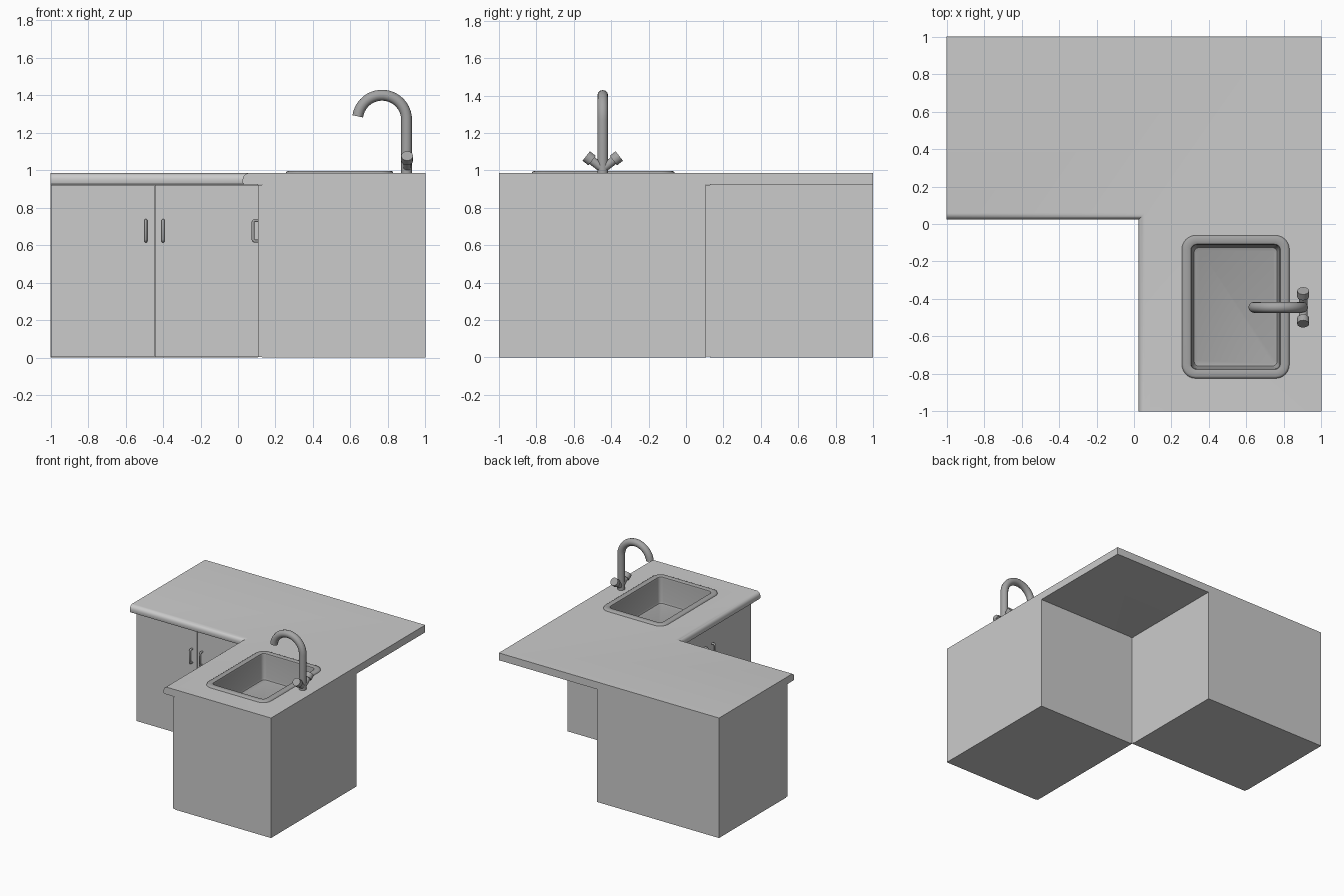
import bpy, bmesh, math
from mathutils import Vector

if "Cube" in bpy.data.objects:
    bpy.data.objects.remove(bpy.data.objects["Cube"])


def material(name, v):
    m = bpy.data.materials.new(name)
    m.diffuse_color = (v, v, v, 1)
    m.use_nodes = True
    m.node_tree.nodes["Principled BSDF"].inputs["Base Color"].default_value = m.diffuse_color
    return m


LIGHT = material("light grey", 0.6)
STEEL = material("steel grey", 0.37)


def finish(ob, mat, angle=40):
    ob.data.materials.clear()
    ob.data.materials.append(mat)
    bpy.ops.object.select_all(action='DESELECT')
    ob.select_set(True)
    bpy.context.view_layer.objects.active = ob
    if ob.type == 'CURVE':
        bpy.ops.object.convert(target='MESH')
        ob = bpy.context.view_layer.objects.active
    bpy.ops.object.shade_smooth_by_angle(angle=math.radians(angle))
    return ob


def add_mesh(name, bm):
    bmesh.ops.recalc_face_normals(bm, faces=bm.faces)
    me = bpy.data.meshes.new(name)
    bm.to_mesh(me)
    bm.free()
    ob = bpy.data.objects.new(name, me)
    bpy.context.collection.objects.link(ob)
    return ob


def box(name, lo, hi, mat, open_top=False):
    bm = bmesh.new()
    bmesh.ops.create_cube(bm, size=1)
    for v in bm.verts:
        v.co = Vector([lo[i] + (v.co[i] + 0.5) * (hi[i] - lo[i]) for i in range(3)])
    if open_top:
        top = [f for f in bm.faces if f.calc_center_median().z > hi[2] - 1e-4]
        bmesh.ops.delete(bm, geom=top, context='FACES_ONLY')
    return finish(add_mesh(name, bm), mat)


def tube(name, pts, r, mat):
    cu = bpy.data.curves.new(name, 'CURVE')
    cu.dimensions = '3D'
    cu.bevel_depth = r
    cu.bevel_resolution = 4
    cu.use_fill_caps = True
    sp = cu.splines.new('POLY')
    sp.points.add(len(pts) - 1)
    for p, co in zip(sp.points, pts):
        p.co = (*co, 1)
    ob = bpy.data.objects.new(name, cu)
    bpy.context.collection.objects.link(ob)
    return finish(ob, mat, 50)


def rounded_rect(inset, r, z, n=6):
    x0, x1, y0, y1 = 0.255 + inset, 0.83 - inset, -0.825 + inset, -0.06 - inset
    out = []
    corners = [(x1 - r, y1 - r), (x0 + r, y1 - r), (x0 + r, y0 + r), (x1 - r, y0 + r)]
    for k, (cx, cy) in enumerate(corners):
        for i in range(n + 1):
            a = math.pi / 2 * (k + i / n)
            out.append((cx + r * math.cos(a), cy + r * math.sin(a), z))
    return out


def loft(name, rings, cap_first=False):
    bm = bmesh.new()
    loops = [[bm.verts.new(p) for p in ring] for ring in rings]
    n = len(loops[0])
    for a, b in zip(loops, loops[1:]):
        for i in range(n):
            bm.faces.new((a[i], a[(i + 1) % n], b[(i + 1) % n], b[i]))
    bm.faces.new(loops[-1])
    if cap_first:
        bm.faces.new(loops[0])
    return add_mesh(name, bm)


# L-shaped worktop with a rounded front edge
E, Z0, Z1 = 0.025, 0.925, 0.985
bm = bmesh.new()
outline = [(-1, 1), (-1, E), (E, E), (E, -1), (1, -1), (1, 1)]
base = bm.faces.new([bm.verts.new((x, y, Z0)) for x, y in outline])
ext = bmesh.ops.extrude_face_region(bm, geom=[base], use_keep_orig=True)
for g in ext['geom']:
    if isinstance(g, bmesh.types.BMVert):
        g.co.z = Z1
bmesh.ops.recalc_face_normals(bm, faces=bm.faces)


def front_edges(z):
    res = []
    for e in bm.edges:
        a, b = e.verts[0].co, e.verts[1].co
        flat = abs(a.z - z) < 1e-4 and abs(b.z - z) < 1e-4
        on_front = any(abs(a[i] - E) < 1e-4 and abs(b[i] - E) < 1e-4 for i in (0, 1))
        if flat and on_front:
            res.append(e)
    return res


bmesh.ops.bevel(bm, geom=front_edges(Z1), offset=0.033, segments=6, profile=0.5, affect='EDGES')
bmesh.ops.bevel(bm, geom=front_edges(Z0), offset=0.008, segments=2, profile=0.5, affect='EDGES')
worktop = add_mesh("worktop", bm)

# sink hole through the worktop
cutter = loft("sink_cutter", [rounded_rect(0.03, 0.05, 0.85), rounded_rect(0.03, 0.05, 1.1)], True)
mod = worktop.modifiers.new("sink_hole", 'BOOLEAN')
mod.operation = 'DIFFERENCE'
mod.solver = 'EXACT'
mod.object = cutter
bpy.context.view_layer.objects.active = worktop
bpy.ops.object.modifier_apply(modifier=mod.name)
bpy.data.objects.remove(cutter)
finish(worktop, LIGHT)

# sink rim and bowl
sink = loft("sink", [
    rounded_rect(0, 0.075, 0.984), rounded_rect(0.004, 0.071, 0.993),
    rounded_rect(0.012, 0.063, 0.997), rounded_rect(0.04, 0.04, 0.997),
    rounded_rect(0.048, 0.032, 0.993), rounded_rect(0.052, 0.028, 0.98),
    rounded_rect(0.06, 0.028, 0.80), rounded_rect(0.066, 0.026, 0.787),
    rounded_rect(0.08, 0.02, 0.782)])
# open shell: make the normals face up
if sink.data.polygons[-1].normal.z < 0:
    sink.data.flip_normals()
finish(sink, STEEL)

# two cabinets meeting at the inner corner, each with two doors and two handles
F, T, MID = 0.107, 0.022, -0.445
box("left_cabinet", (-1, F + T, 0), (F, 1, Z0), LIGHT, True)
box("sink_cabinet", (F + T, -1, 0), (1, F, Z0), LIGHT, True)


def pull(name, place):
    # bar handle: (offset from the door, height)
    prof = [(-0.005, 0.622), (0.018, 0.622), (0.024, 0.625), (0.027, 0.632),
            (0.027, 0.722), (0.024, 0.729), (0.018, 0.732), (-0.005, 0.732)]
    tube(name, [place(d, z) for d, z in prof], 0.008, STEEL)


for i, (a, b, h) in enumerate([(-0.999, MID - 0.001, -0.492), (MID + 0.001, F, -0.4)]):
    box(f"left_cabinet_door_{i}", (a, F, 0.004), (b, F + T, Z0 - 0.002), LIGHT)
    box(f"sink_cabinet_door_{i}", (F, a, 0.004), (F + T, b, Z0 - 0.002), LIGHT)
    pull(f"left_cabinet_handle_{i}", lambda d, z: (h, F - d, z))
    pull(f"sink_cabinet_handle_{i}", lambda d, z: (F - d, h, z))

# swan-neck tap
TX, TY, R = 0.90, -0.445, 0.131
path = [(TX, TY, 0.98), (TX, TY, 1.1)]
for i in range(21):
    a = math.radians(172) * i / 20
    path.append((TX - R + R * math.cos(a), TY, 1.27 + R * math.sin(a)))
tube("tap_spout", path, 0.029, STEEL)

# two angled tap valves with wider knobs
for side in (-1, 1):
    def at(t):
        return (TX + 0.003, TY + side * t * 0.788, 1.008 + t * 0.616)
    tube(f"tap_stem_{side}", [at(0), at(0.09)], 0.023, STEEL)
    tube(f"tap_knob_{side}", [at(0.072), at(0.112)], 0.032, STEEL)
